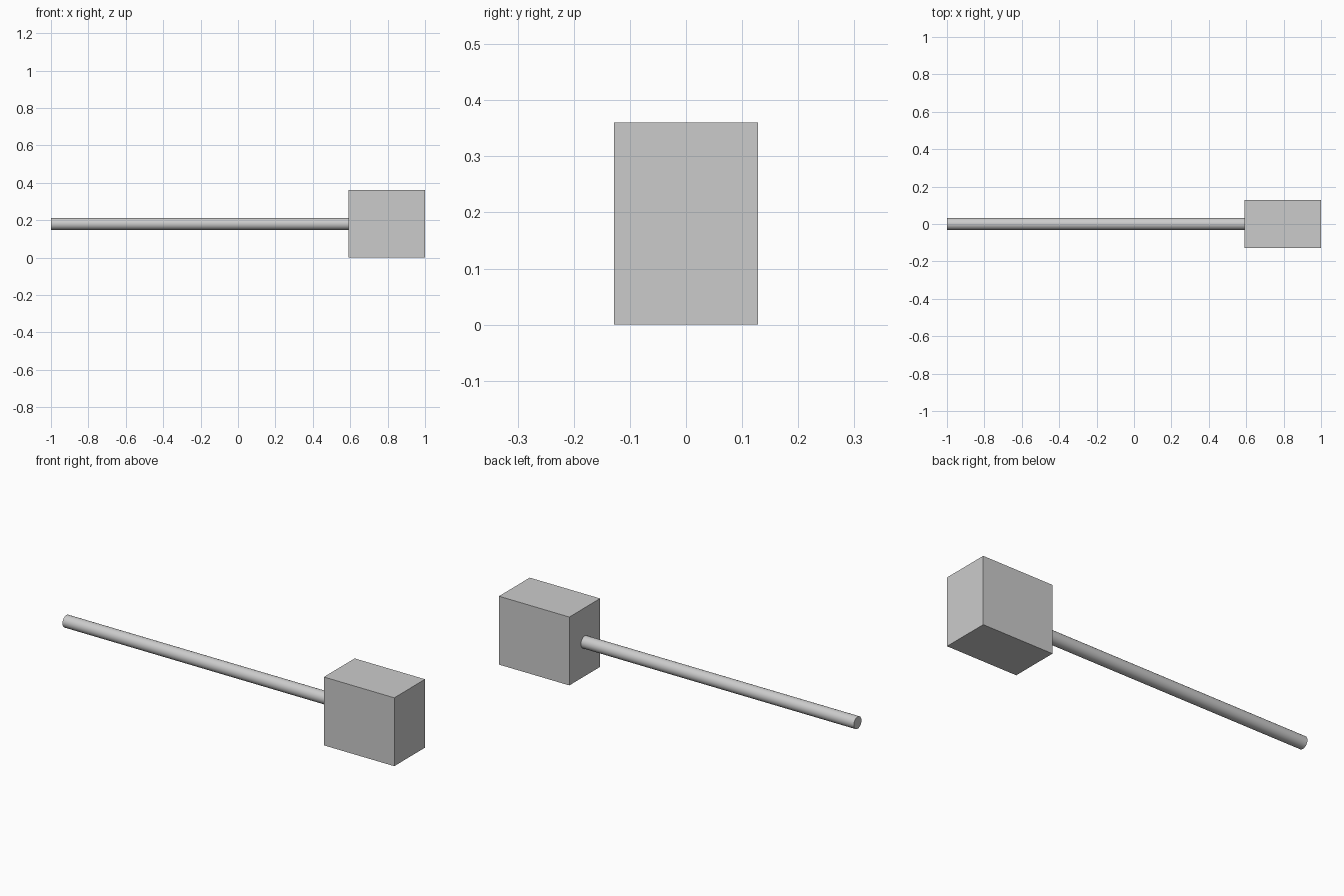
import bpy
import math

default_cube = bpy.data.objects.get("Cube")
if default_cube:
    bpy.data.objects.remove(default_cube, do_unlink=True)

# Shared plain grey material
grey = bpy.data.materials.new("light_grey")
grey.use_nodes = True
colour = (0.6, 0.6, 0.6, 1)
grey.diffuse_color = colour
grey.node_tree.nodes["Principled BSDF"].inputs["Base Color"].default_value = colour

MID_Z = 0.18
HEAD_START = 0.59
HEAD_END = 1.0
ROD_START = -1.0

# Block head
head_length = HEAD_END - HEAD_START
bpy.ops.mesh.primitive_cube_add(size=1, location=((HEAD_START + HEAD_END) / 2, 0, MID_Z))
head = bpy.context.object
head.name = "block_head"
head.scale = (head_length, 0.256, 2 * MID_Z)
bpy.ops.object.transform_apply(location=False, rotation=False, scale=True)
head.data.materials.append(grey)

# Round handle, butted against the head
bpy.ops.mesh.primitive_cylinder_add(
    vertices=32, radius=0.032, depth=HEAD_START - ROD_START,
    location=((ROD_START + HEAD_START) / 2, 0, MID_Z),
    rotation=(0, math.pi / 2, 0))
handle = bpy.context.object
handle.name = "handle"
handle.data.materials.append(grey)
bpy.ops.object.shade_smooth_by_angle(angle=math.radians(30))
